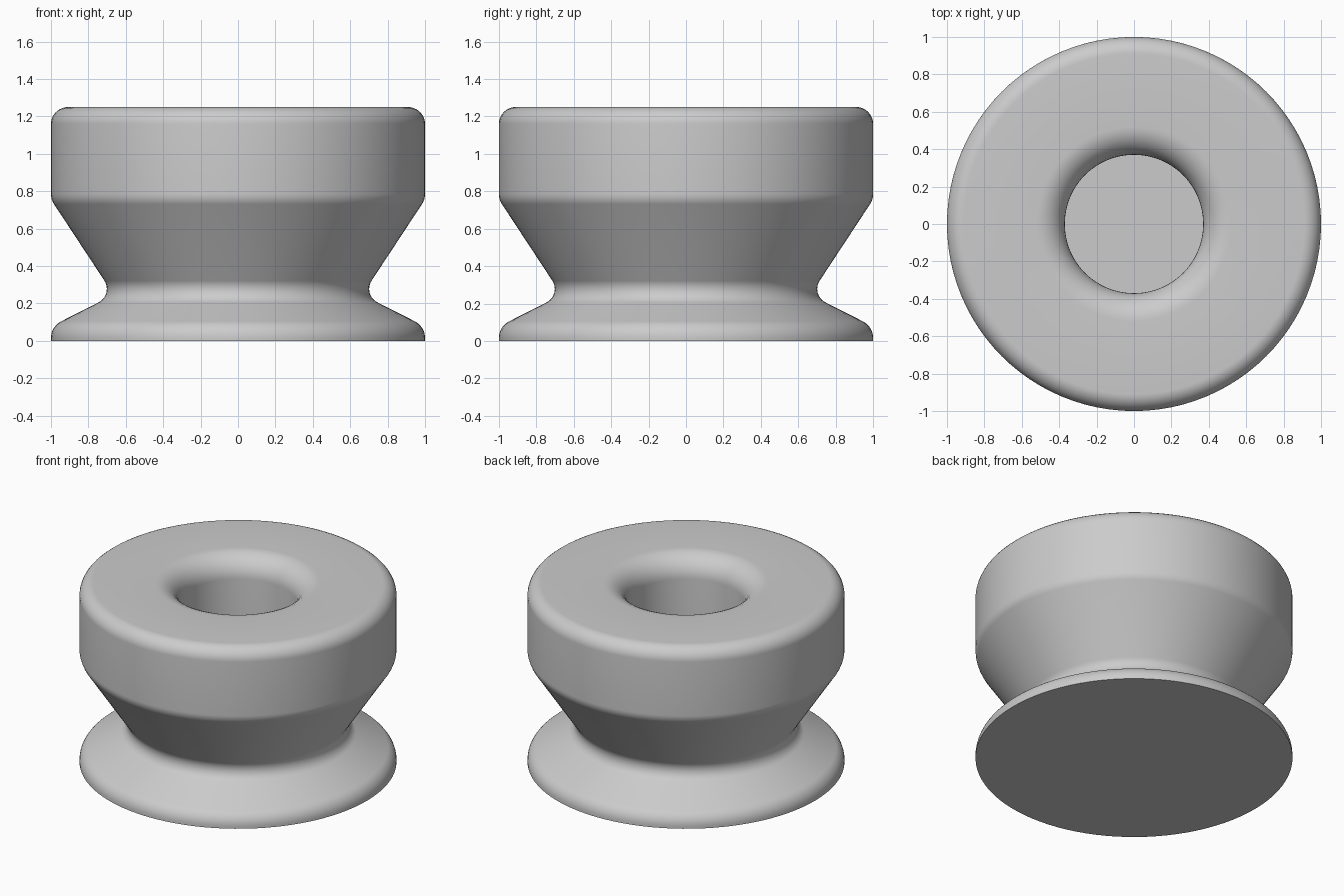
import bpy, bmesh, math
from mathutils import Vector

cube = bpy.data.objects.get("Cube")
if cube:
    bpy.data.objects.remove(cube, do_unlink=True)

SEGMENTS = 96


def make_material(name, colour):
    mat = bpy.data.materials.new(name)
    mat.use_nodes = True
    mat.diffuse_color = colour
    mat.node_tree.nodes["Principled BSDF"].inputs["Base Color"].default_value = colour
    return mat


def rounded_profile(corners, steps=8):
    """Turn (radius, height, fillet) corners into a smooth half section."""
    points = []
    for i, (r, z, fillet) in enumerate(corners):
        corner = Vector((r, z))
        if fillet == 0:
            points.append(corner)
            continue
        before = (Vector(corners[i - 1][:2]) - corner).normalized()
        after = (Vector(corners[i + 1][:2]) - corner).normalized()
        half = before.angle(after) / 2
        centre = corner + (before + after).normalized() * fillet / math.sin(half)
        reach = fillet / math.tan(half)
        start = corner + before * reach - centre
        end = corner + after * reach - centre
        for s in range(steps + 1):
            points.append(centre + start.lerp(end, s / steps).normalized() * fillet)
    return points


def lathe(name, corners, material):
    bm = bmesh.new()
    verts = [bm.verts.new((p.x, 0, p.y)) for p in rounded_profile(corners)]
    edges = [bm.edges.new(pair) for pair in zip(verts, verts[1:])]
    bmesh.ops.spin(bm, geom=verts + edges, cent=(0, 0, 0), axis=(0, 0, 1),
                   angle=math.tau, steps=SEGMENTS, use_merge=True)
    bmesh.ops.remove_doubles(bm, verts=bm.verts, dist=1e-5)
    bmesh.ops.recalc_face_normals(bm, faces=bm.faces)
    mesh = bpy.data.meshes.new(name)
    bm.to_mesh(mesh)
    bm.free()
    mesh.materials.append(material)
    obj = bpy.data.objects.new(name, mesh)
    bpy.context.collection.objects.link(obj)
    bpy.context.view_layer.objects.active = obj
    obj.select_set(True)
    bpy.ops.object.shade_smooth_by_angle(angle=math.radians(35))
    obj.select_set(False)


grey = make_material("plain grey", (0.6, 0.6, 0.6, 1))

# Flared base, narrow neck, thick head and blind centre hole in one turned body
lathe("turned_knob", [
    (0, 0, 0),
    (1, 0, 0),
    (1, 0.077, 0.1),          # base rim
    (0.665, 0.247, 0.08),     # neck groove
    (1, 0.756, 0.1),          # underside of head
    (1, 1.25, 0.09),          # top outer edge
    (0.37, 1.25, 0.15),       # rounded hole mouth
    (0.37, 0.3, 0),           # hole floor
    (0, 0.3, 0),
], grey)
